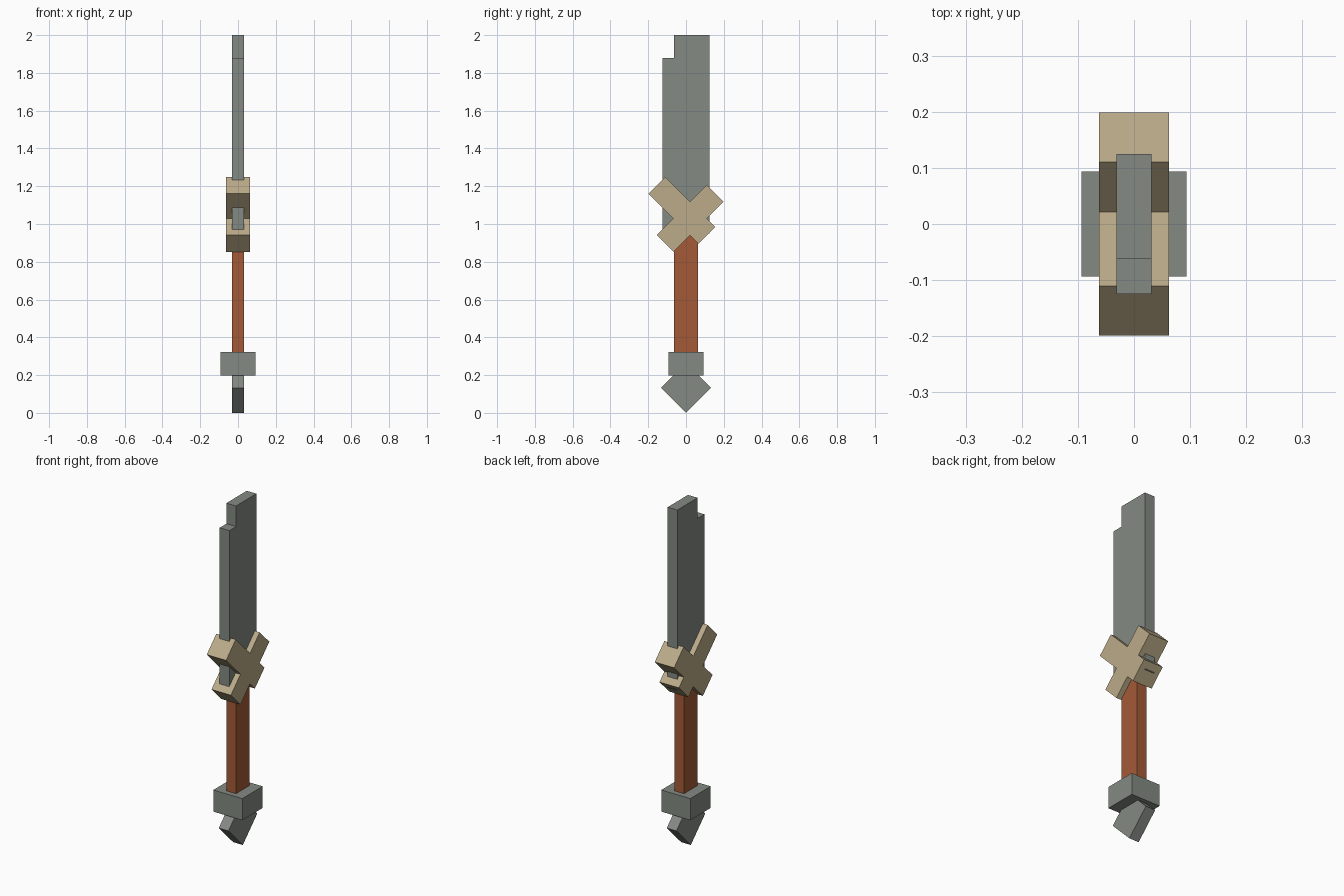
import bpy
import bmesh
from math import radians
from mathutils import Matrix

cube = bpy.data.objects.get("Cube")
if cube:
    bpy.data.objects.remove(cube, do_unlink=True)


def to_linear(v):
    v /= 255
    return v / 12.92 if v <= 0.04045 else ((v + 0.055) / 1.055) ** 2.4


def material(name, *rgb):
    colour = [to_linear(c) for c in rgb] + [1]
    mat = bpy.data.materials.new(name)
    mat.use_nodes = True
    mat.diffuse_color = colour
    bsdf = mat.node_tree.nodes["Principled BSDF"]
    bsdf.inputs["Base Color"].default_value = colour
    bsdf.inputs["Roughness"].default_value = 0.9
    return mat


def finish(bm, name, mat):
    bmesh.ops.recalc_face_normals(bm, faces=bm.faces)
    mesh = bpy.data.meshes.new(name)
    bm.to_mesh(mesh)
    bm.free()
    mesh.materials.append(mat)
    obj = bpy.data.objects.new(name, mesh)
    bpy.context.collection.objects.link(obj)
    return obj


def block(name, size, centre, mat, tilt=0):
    """Box of the given size, tilted about the x axis."""
    bm = bmesh.new()
    bmesh.ops.create_cube(bm, size=1, matrix=Matrix.Diagonal((*size, 1)))
    obj = finish(bm, name, mat)
    obj.location = centre
    obj.rotation_euler.x = radians(tilt)
    return obj


def slab(name, profile, thickness, mat):
    """Side profile of (y, z) points, extruded evenly across x."""
    bm = bmesh.new()
    face = bm.faces.new([bm.verts.new((-thickness / 2, y, z)) for y, z in profile])
    new = bmesh.ops.extrude_face_region(bm, geom=[face])["geom"]
    verts = [g for g in new if isinstance(g, bmesh.types.BMVert)]
    bmesh.ops.translate(bm, verts=verts, vec=(thickness, 0, 0))
    return finish(bm, name, mat)


steel = material("grey steel", 133, 138, 131)
wood = material("red brown wood", 164, 91, 56)
brass = material("tan guard", 187, 171, 136)

THIN = 0.0625

# Blade with a stepped tip on its front edge
slab("blade", [(-0.125, 0.95), (0.125, 0.95), (0.125, 2), (-0.0625, 2),
               (-0.0625, 1.88), (-0.125, 1.88)], THIN, steel)

# Crossed guard
block("guard_arm_front", (0.125, 0.125, 0.375), (0, -0.022, 1.072), brass, 45)
block("guard_arm_back", (0.125, 0.125, 0.375), (0, 0.022, 1.029), brass, -45)

# Grip
block("grip", (THIN, 0.125, 0.66), (0, 0, 0.62), wood)

# Pommel block and diamond end
block("pommel", (0.1875, 0.1875, 0.126), (0, 0, 0.26), steel)
block("pommel_point", (THIN, 0.1875, 0.1875), (0, 0, 0.1326), steel, 45)
